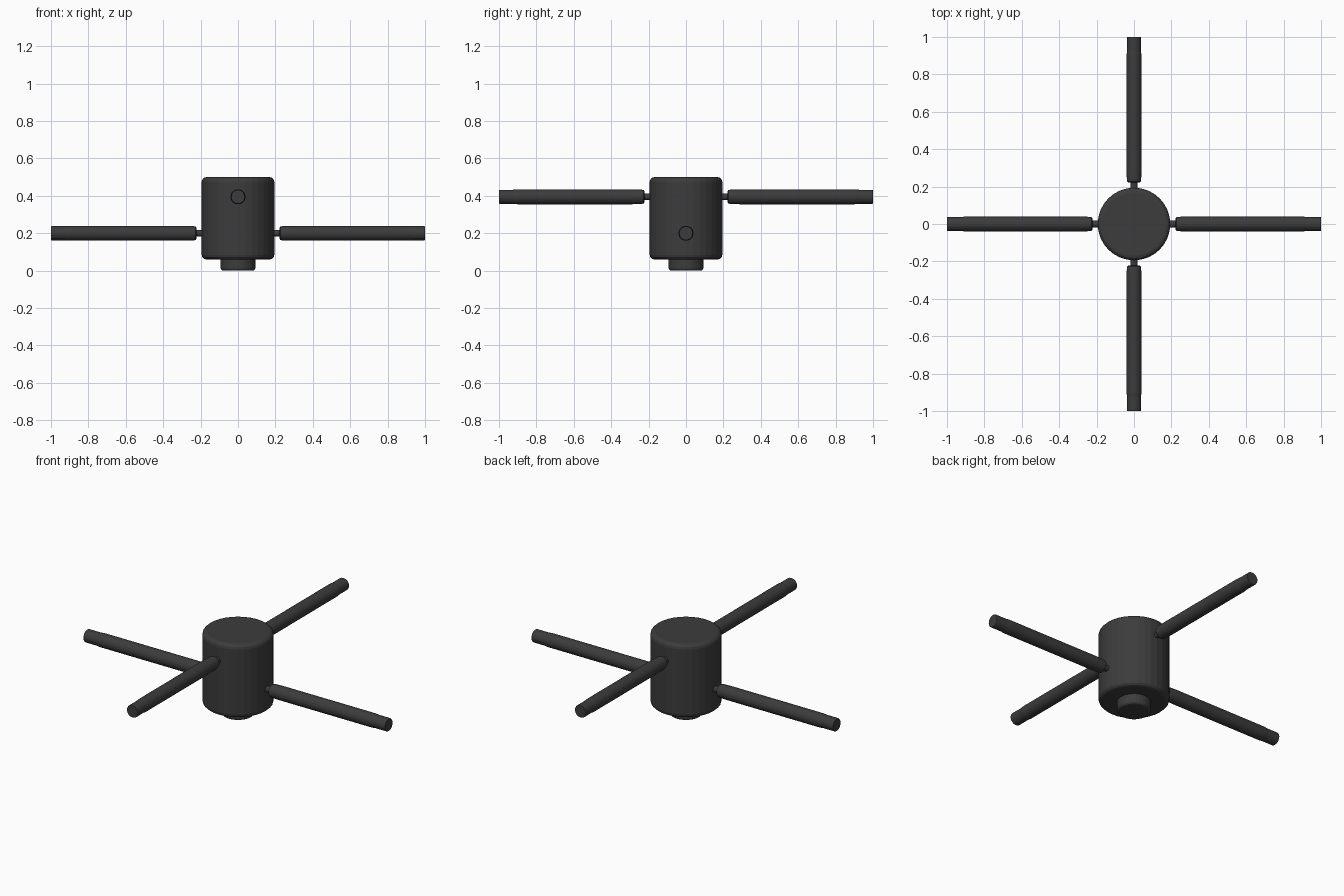
import bpy, bmesh, math
from mathutils import Matrix, Vector

cube = bpy.data.objects.get("Cube")
if cube:
    bpy.data.objects.remove(cube, do_unlink=True)

COLOUR = (0.045, 0.045, 0.045, 1)
charcoal = bpy.data.materials.new("charcoal")
charcoal.use_nodes = True
charcoal.diffuse_color = COLOUR
shader = next(n for n in charcoal.node_tree.nodes if n.type == "BSDF_PRINCIPLED")
shader.inputs["Base Color"].default_value = COLOUR


def rounded(radius, low, high, bevel, steps=3):
    """Profile of a cylinder with rounded rims, as (radius, height) pairs."""
    arc = [i / steps * math.pi / 2 for i in range(steps + 1)]
    bottom = [(radius - bevel + bevel * math.sin(a), low + bevel - bevel * math.cos(a)) for a in arc]
    top = [(r, low + high - h) for r, h in reversed(bottom)]
    return bottom + top


def lathe(name, profile, sides, matrix=Matrix()):
    """Turn a profile round the z axis and cap both ends."""
    bm = bmesh.new()
    rings = []
    for r, h in profile:
        angles = [2 * math.pi * i / sides for i in range(sides)]
        rings.append([bm.verts.new((r * math.cos(a), r * math.sin(a), h)) for a in angles])
    for a, b in zip(rings, rings[1:]):
        for i in range(sides):
            j = (i + 1) % sides
            bm.faces.new((a[i], a[j], b[j], b[i]))
    bm.faces.new(rings[0][::-1])
    bm.faces.new(rings[-1])
    bm.transform(matrix)
    mesh = bpy.data.meshes.new(name)
    bm.to_mesh(mesh)
    bm.free()
    mesh.materials.append(charcoal)
    obj = bpy.data.objects.new(name, mesh)
    bpy.context.collection.objects.link(obj)


# Central drum and the small foot under it
lathe("body", rounded(0.194, 0.06, 0.5, 0.025), 32)
lathe("foot", rounded(0.093, 0.005 - 0.005, 0.08, 0.015), 32)

# Four handles on thin pins: a low pair across, a high pair front to back
handle = [(0.03, 0.222), (0.036, 0.226), (0.0385, 0.24), (0.04, 0.29),
          (0.04, 0.9), (0.0375, 0.925), (0.0375, 0.997), (0.036, 1)]
pin = [(0.018, 0.15), (0.018, 0.24)]
arms = {
    "left": ((1, 0, 0), 0.2),
    "right": ((-1, 0, 0), 0.2),
    "front": ((0, -1, 0), 0.395),
    "back": ((0, 1, 0), 0.395),
}
for side, (direction, height) in arms.items():
    turn = Vector(direction).to_track_quat("Z", "Y").to_matrix().to_4x4()
    place = Matrix.Translation((0, 0, height)) @ turn
    lathe(side + "_handle", handle, 24, place)
    lathe(side + "_pin", pin, 16, place)
